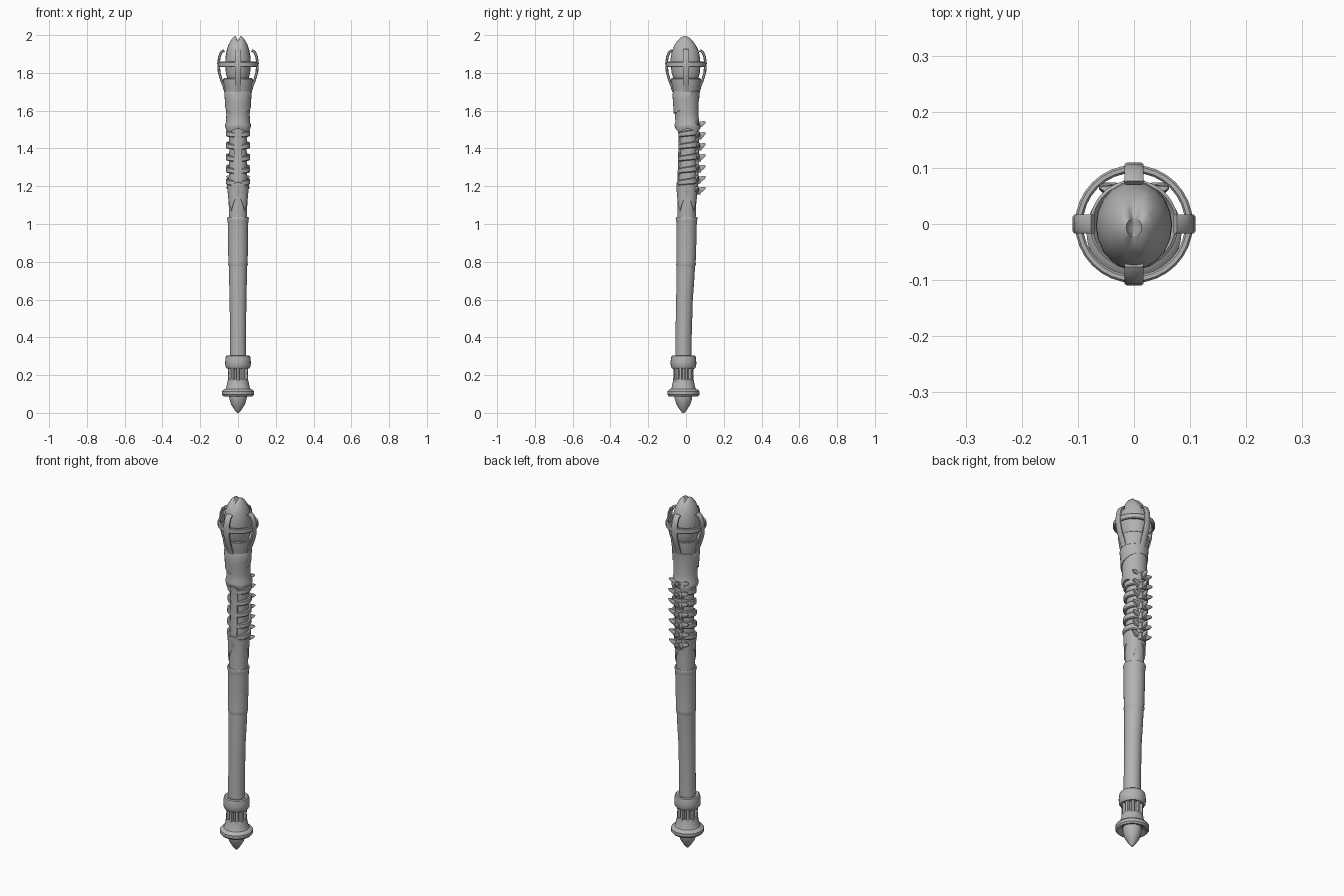
import bpy, bmesh, math
from math import sin, cos, pi, radians
from mathutils import Vector

cube = bpy.data.objects.get("Cube")
if cube:
    bpy.data.objects.remove(cube)

grey = bpy.data.materials.new("plain grey")
grey.use_nodes = True
GREY = (0.45, 0.45, 0.45, 1)
grey.diffuse_color = GREY
grey.node_tree.nodes["Principled BSDF"].inputs["Base Color"].default_value = GREY

# Gentle bow of the staff: (height, y of the centreline)
BOW = [(0, -.014), (.4, -.013), (.6, -.008), (.78, 0), (1, .003), (1.2, .007),
       (1.45, .014), (1.6, .002), (1.75, 0), (2, -.006)]


def axis(z):
    for (z0, y0), (z1, y1) in zip(BOW, BOW[1:]):
        if z <= z1:
            return y0 + (y1 - y0) * (z - z0) / (z1 - z0)
    return BOW[-1][1]


def finish(name, bm, angle=35):
    bmesh.ops.recalc_face_normals(bm, faces=bm.faces)
    mesh = bpy.data.meshes.new(name)
    bm.to_mesh(mesh)
    bm.free()
    mesh.materials.append(grey)
    mesh.shade_smooth()
    mesh.set_sharp_from_angle(angle=radians(angle))
    obj = bpy.data.objects.new(name, mesh)
    bpy.context.collection.objects.link(obj)
    return obj


def skin(bm, rings, closed=False):
    """Bridge rings of vertices; cap both ends unless closed."""
    n = len(rings[0])
    pairs = list(zip(rings, rings[1:])) + ([(rings[-1], rings[0])] if closed else [])
    for a, b in pairs:
        for i in range(n):
            j = (i + 1) % n
            bm.faces.new((a[i], a[j], b[j], b[i]))
    if not closed:
        bm.faces.new(rings[0])
        bm.faces.new(rings[-1])


def lathe(name, rows, hem=None, depth=1.0, n=28, angle=35):
    """Turned part; rows are (z, radius[, hem height]) around the bowed axis."""
    bm = bmesh.new()
    rings = []
    for z, r, *amp in rows:
        ring = []
        for i in range(n):
            a = 2 * pi * i / n
            h = z + (amp[0] * hem(a) if amp else 0)
            ring.append(bm.verts.new((r * cos(a), axis(h) + r * depth * sin(a), h)))
        rings.append(ring)
    skin(bm, rings)
    return finish(name, bm, angle)


def sweep(name, frames, closed=False):
    """Bar with a bevelled section; frames are (centre, side, out) vectors."""
    bm = bmesh.new()
    section = [(1, .5), (.7, 1), (-.7, 1), (-1, .5), (-1, -.5), (-.7, -1), (.7, -1), (1, -.5)]
    rings = [[bm.verts.new(c + s * u + o * v) for u, v in section] for c, s, o in frames]
    skin(bm, rings, closed)
    return finish(name, bm)


def spike(name, start, end, width, height):
    """Tapering bony point."""
    start, end = Vector(start), Vector(end)
    d = (end - start).normalized()
    side = d.cross(Vector((0, 0, 1))).normalized()
    up = side.cross(d)
    frames = [(start.lerp(end, t), side * width * k, up * height * k)
              for t, k in ((0, 1), (.5, .85), (.85, .5), (1, .12))]
    return sweep(name, frames)


def radial(a):
    return Vector((cos(a), sin(a), 0))


UP = Vector((0, 0, 1))

# Pommel: point, ring, fluted neck and collar
lathe("pommel_point", [(0, .006), (.015, .018), (.045, .037), (.075, .046), (.1, .048), (.12, .04)])
lathe("pommel_ring", [(.105, .05), (.09, .066), (.088, .078), (.097, .085), (.113, .085),
                      (.122, .078), (.127, .066), (.135, .062), (.165, .056), (.18, .052), (.18, .04)])
lathe("pommel_core", [(.16, .04), (.26, .04)])
for i in range(10):
    r = radial(2 * pi * (i + .5) / 10)
    side = Vector((-r.y, r.x, 0)) * .0085
    sweep("pommel_flute", [(r * k + Vector((0, axis(z), z)), side, r * .009)
                           for z, k in ((.165, .046), (.21, .044), (.255, .047))])
lathe("pommel_collar", [(.235, .045), (.235, .06), (.245, .067), (.265, .068), (.285, .067),
                        (.3, .064), (.305, .058), (.3, .045)])

# Grip and sleeve
lathe("lower_shaft", [(.27, .043), (.4, .043), (.6, .044), (.7, .047), (.8, .049)])
lathe("grip_sleeve", [(.77, .046), (.785, .052), (.8, .051), (.9, .053), (1, .054),
                      (1.015, .055), (1.028, .058), (1.036, .055), (1.03, .044)])

# Ragged wrap below the ribs
lathe("middle_shaft", [(1, .047), (1.1, .049), (1.2, .05), (1.4, .046), (1.52, .05)])
lathe("ragged_wrap", [(1.07, .046, .075), (1.068, .053, .075), (1.11, .054, .055), (1.17, .056),
                      (1.2, .058, .02), (1.205, .048, .02)], hem=lambda a: abs(cos(2 * a)), n=48)

# Rib cage around the staff, with a breastbone strip in front
sweep("breastbone", [(Vector((0, axis(z) - .046, z)), Vector((.021, 0, 0)), Vector((0, .007, 0)))
                     for z in (1.17, 1.25, 1.35, 1.45, 1.52)])
for k in range(5):
    z = 1.215 + k * .064
    for s in (1, -1):
        frames = []
        for j in range(9):
            t = j / 8
            a = radians(-70 + 155 * t)
            r = Vector((s * cos(a), sin(a), 0))
            h = z + .02 * t
            c = r * (.047 + .01 * sin(pi * t)) + Vector((0, axis(h), h))
            frames.append((c, UP * (.013 + .006 * t), r * .008))
        sweep("rib", frames)
sweep("spine_bar", [(Vector((0, axis(z) + .047, z)), Vector((.022, 0, 0)), Vector((0, .01, 0)))
                    for z in (1.16, 1.28, 1.4, 1.54)])

# Vertebrae with a rear spike and two side wings each
for k in range(7):
    z = 1.175 + k * .058
    y = axis(z) + .045
    sweep("vertebra", [(Vector((0, y + dy, z)), Vector((w, 0, 0)), UP * .018)
                       for dy, w in ((-.01, .026), (.01, .026), (.024, .015))])
    spike("rear_spike", (0, y + .005, z - .004), (0, .104, z + .018), .01, .016)
    for s in (1, -1):
        spike("side_wing", (s * .01, y, z), (s * .062, y + .012, z + .02), .012, .014)

# Upper shaft, its flared cup and slanted wrap
lathe("upper_shaft", [(1.49, .05, .018), (1.485, .064, .018), (1.505, .069, .012), (1.525, .069),
                      (1.54, .063), (1.58, .062), (1.65, .065), (1.7, .069), (1.72, .073),
                      (1.755, .078), (1.768, .079), (1.772, .074), (1.75, .06)],
      hem=lambda a: abs(cos(2 * a)), n=48)
lathe("slanted_wrap", [(1.62, .06, .035), (1.618, .068, .035), (1.66, .07, .02), (1.695, .073, .008),
                       (1.705, .068)], hem=sin)

# Split bud inside the cage
bud = lathe("bud", [(1.74, .045), (1.765, .056), (1.8, .064), (1.84, .068), (1.88, .067), (1.92, .06),
                    (1.95, .05), (1.975, .036), (1.99, .024), (1.999, .014), (1.999, .003)],
            depth=1.16, n=20, angle=30)
for v in bud.data.vertices:
    top = max(0, (v.co.z - 1.93) / .07)
    v.co.z -= .03 * top * math.exp(-(v.co.x / .009) ** 2)

# Cage: four prongs and one hoop
PRONG = [(.066, 1.7), (.075, 1.73), (.089, 1.765), (.1, 1.805), (.103, 1.85), (.099, 1.885),
         (.088, 1.91), (.073, 1.92)]
for i in range(4):
    r = radial(i * pi / 2)
    side = Vector((-r.y, r.x, 0)) * .017
    frames = []
    for k, (d, z) in enumerate(PRONG):
        d0, z0 = PRONG[max(k - 1, 0)]
        d1, z1 = PRONG[min(k + 1, len(PRONG) - 1)]
        out = (r * (z1 - z0) - UP * (d1 - d0)).normalized()
        frames.append((r * d + UP * z, side, out * .007))
    sweep("cage_prong", frames)
sweep("cage_hoop", [(radial(2 * pi * i / 32) * .098 + UP * 1.845, UP * .015,
                     radial(2 * pi * i / 32) * .007) for i in range(32)], closed=True)
